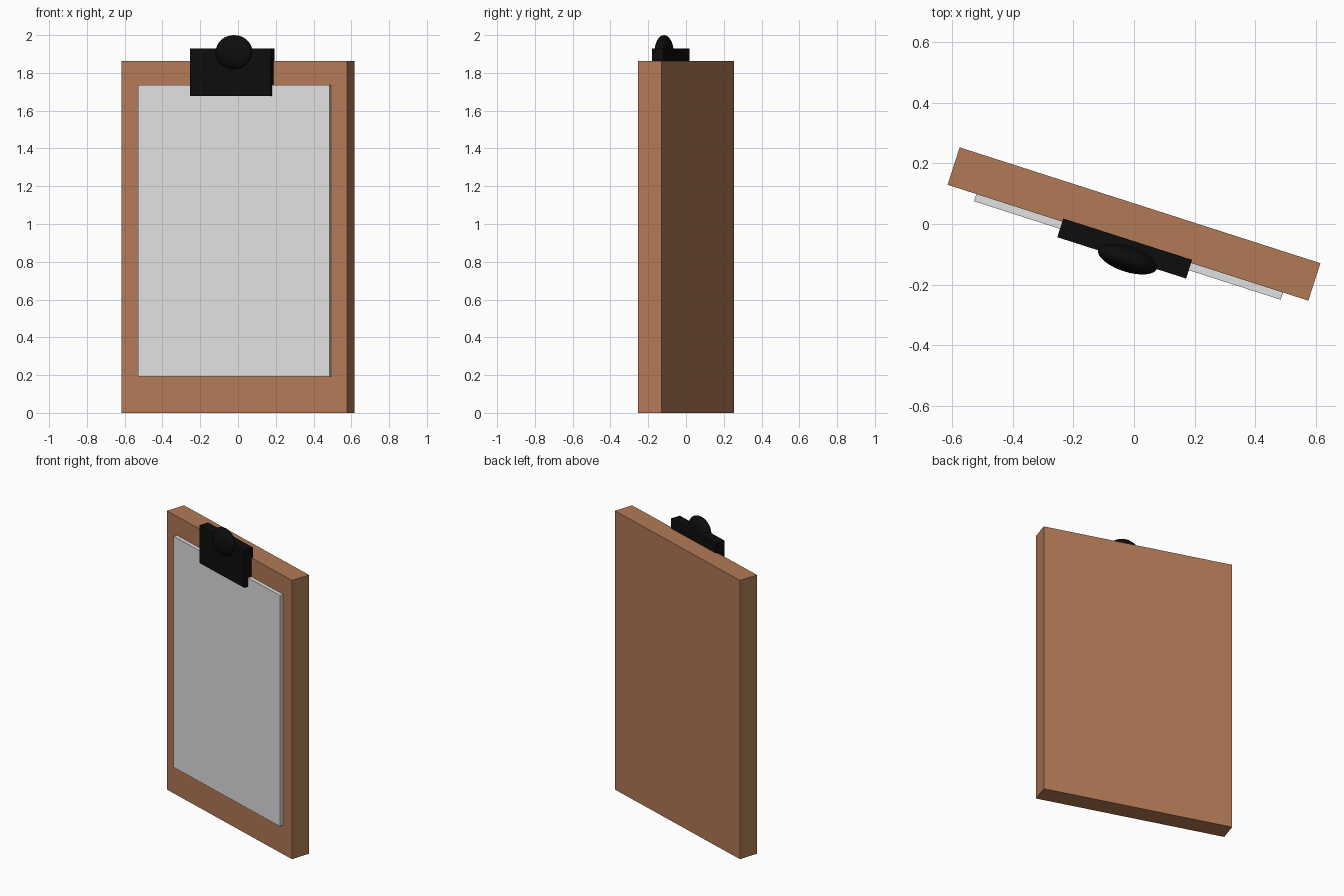
import bpy, math
from mathutils import Matrix

if "Cube" in bpy.data.objects:
    bpy.data.objects.remove(bpy.data.objects["Cube"])

# whole clipboard is turned about the vertical axis
TURN = Matrix.Rotation(math.radians(-17.8), 4, 'Z')


def material(name, rgb):
    m = bpy.data.materials.new(name)
    m.diffuse_color = (*rgb, 1.0)
    m.use_nodes = True
    m.node_tree.nodes["Principled BSDF"].inputs["Base Color"].default_value = m.diffuse_color
    return m


wood = material("brown_wood", (0.45, 0.195, 0.094))
white = material("paper_white", (0.75, 0.75, 0.75))
black = material("clip_black", (0.004, 0.004, 0.004))


def finish(ob, name, mat, size, centre):
    ob.name = name
    ob.data.name = name
    ob.data.transform(TURN @ Matrix.Translation(centre) @ Matrix.Diagonal((*size, 1.0)))
    ob.data.materials.append(mat)
    return ob


def box(name, mat, lo, hi):
    bpy.ops.mesh.primitive_cube_add(size=1)
    size = [b - a for a, b in zip(lo, hi)]
    centre = [(a + b) / 2 for a, b in zip(lo, hi)]
    return finish(bpy.context.object, name, mat, size, centre)


# backing board, paper stack and clip plate
box("board", wood, (-0.626, -0.065, 0.0), (0.626, 0.065, 1.863))
box("paper", white, (-0.526, -0.09, 0.193), (0.538, -0.06, 1.737))
box("clip_plate", black, (-0.228, -0.119, 1.677), (0.219, -0.054, 1.93))

# rounded clip grip
bpy.ops.mesh.primitive_uv_sphere_add(segments=32, ring_count=16, radius=1)
finish(bpy.context.object, "clip_grip", black, (0.102, 0.042, 0.09), (0.0155, -0.117, 1.91))
bpy.ops.object.shade_smooth_by_angle()
